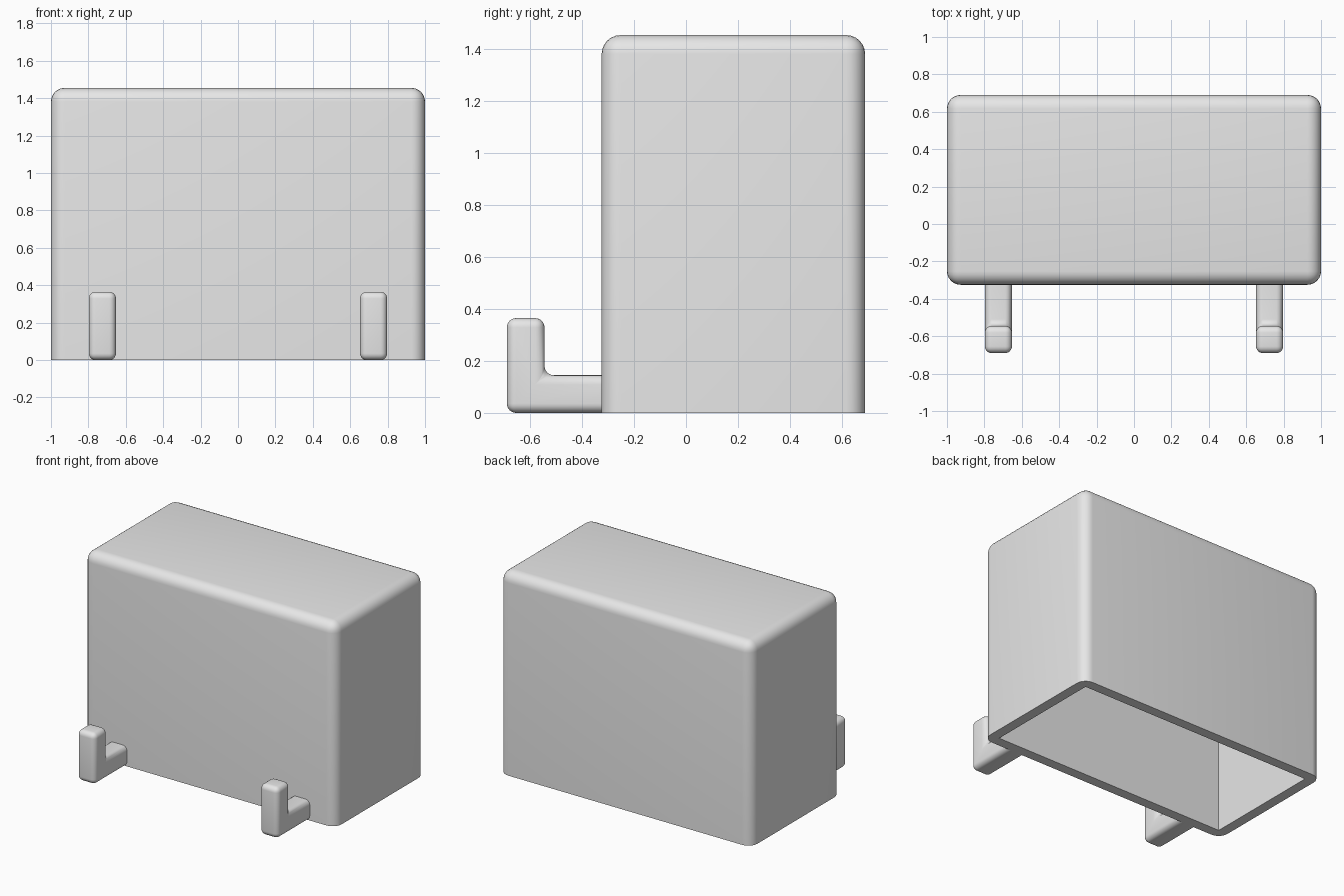
import bpy
import bmesh
from mathutils import Matrix, Vector

if "Cube" in bpy.data.objects:
    bpy.data.objects.remove(bpy.data.objects["Cube"], do_unlink=True)

FRONT, BACK, HEIGHT = -0.325, 0.69, 1.455
WALL, ROUND = 0.073, 0.073

grey = bpy.data.materials.new("light_grey")
grey.use_nodes = True
grey.diffuse_color = (0.8, 0.8, 0.8, 1)
grey.node_tree.nodes["Principled BSDF"].inputs["Base Color"].default_value = grey.diffuse_color


def make_object(name, bm):
    bmesh.ops.recalc_face_normals(bm, faces=bm.faces)
    mesh = bpy.data.meshes.new(name)
    bm.to_mesh(mesh)
    bm.free()
    mesh.materials.append(grey)
    obj = bpy.data.objects.new(name, mesh)
    bpy.context.collection.objects.link(obj)
    return obj


def box(low, high):
    bm = bmesh.new()
    low, high = Vector(low), Vector(high)
    bmesh.ops.create_cube(bm, size=1, matrix=Matrix.Translation((low + high) / 2)
                          @ Matrix.Diagonal((*(high - low), 1)))
    return bm


def round_edges(bm, radius, keep_sharp):
    """Round every edge except those lying wholly in the keep_sharp region."""
    edges = [e for e in bm.edges if not all(keep_sharp(v.co) for v in e.verts)]
    bmesh.ops.bevel(bm, geom=edges, offset=radius, segments=6, profile=0.5,
                    affect='EDGES', clamp_overlap=True)


def smooth(obj):
    bpy.ops.object.select_all(action='DESELECT')
    obj.select_set(True)
    bpy.context.view_layer.objects.active = obj
    bpy.ops.object.shade_smooth_by_angle(angle=0.6)


# Rounded cover, flat at the open bottom
bm = box((-1, FRONT, 0), (1, BACK, HEIGHT))
round_edges(bm, ROUND, lambda co: co.z < 0.001)
cover = make_object("cover", bm)

# Sharp-cornered hollow, cut from below
hollow = make_object("hollow_cutter", box((-1 + WALL, FRONT + WALL, -0.2),
                                          (1 - WALL, BACK - WALL, HEIGHT - WALL)))
hollow.hide_render = True
cut = cover.modifiers.new("hollow", 'BOOLEAN')
cut.operation = 'DIFFERENCE'
cut.solver = 'EXACT'
cut.object = hollow
bpy.context.view_layer.objects.active = cover
bpy.ops.object.modifier_apply(modifier=cut.name)
bpy.data.objects.remove(hollow, do_unlink=True)
smooth(cover)

# Two L-shaped hooks on the front, rooted in the wall
ROOT = FRONT + 0.04
profile = [(ROOT, 0), (-0.69, 0), (-0.69, 0.365), (-0.545, 0.365),
           (-0.545, 0.145), (ROOT, 0.145)]
for side, name in ((-1, "right_hook"), (1, "left_hook")):
    bm = bmesh.new()
    face = bm.faces.new([bm.verts.new((side * 0.725 - 0.0725, y, z)) for y, z in profile])
    sweep = bmesh.ops.extrude_face_region(bm, geom=[face])
    bmesh.ops.translate(bm, vec=(0.145, 0, 0),
                        verts=[v for v in sweep["geom"] if isinstance(v, bmesh.types.BMVert)])
    bmesh.ops.recalc_face_normals(bm, faces=bm.faces)
    round_edges(bm, 0.036, lambda co: co.y > ROOT - 0.001)
    smooth(make_object(name, bm))
